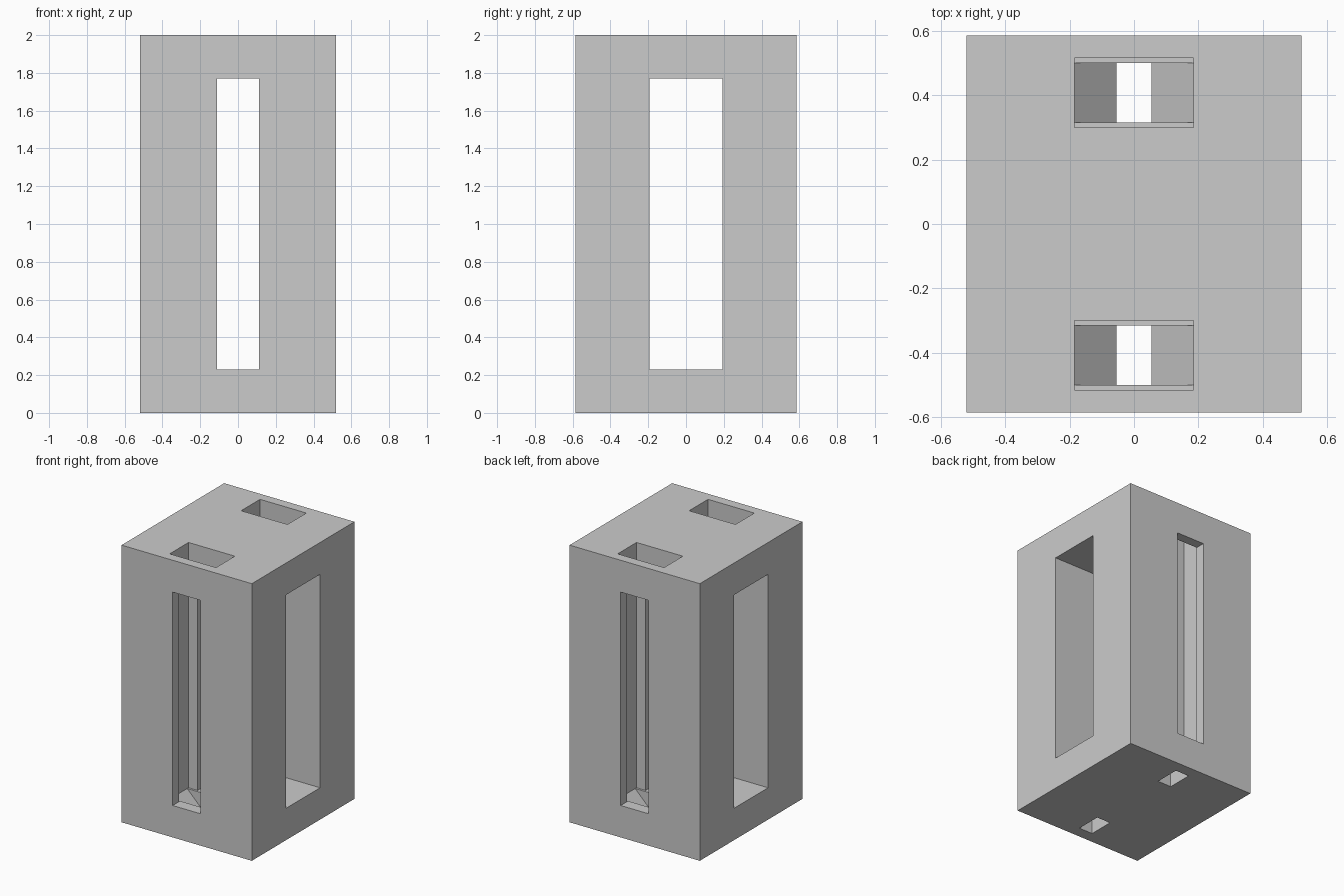
import bpy
import bmesh

default = bpy.data.objects.get("Cube")
if default:
    bpy.data.objects.remove(default, do_unlink=True)

WIDTH, DEPTH, HEIGHT = 1.04, 1.17, 2.0
FLOOR, CEILING = 0.23, 1.77      # levels of the side openings
CHUTE = 0.185                    # half width of the top pockets
OUTLET = 0.055                   # half width of the bottom outlets


def prism(name, profile, y0, y1):
    """Extrude an (x, z) outline from y0 to y1."""
    bm = bmesh.new()
    face = bm.faces.new([bm.verts.new((x, y0, z)) for x, z in profile])
    extruded = bmesh.ops.extrude_face_region(bm, geom=[face])["geom"]
    verts = [v for v in extruded if isinstance(v, bmesh.types.BMVert)]
    bmesh.ops.translate(bm, vec=(0, y1 - y0, 0), verts=verts)
    bmesh.ops.recalc_face_normals(bm, faces=bm.faces)
    mesh = bpy.data.meshes.new(name)
    bm.to_mesh(mesh)
    bm.free()
    obj = bpy.data.objects.new(name, mesh)
    bpy.context.collection.objects.link(obj)
    return obj


def box(name, half_x, y0, y1, z0, z1):
    outline = [(-half_x, z0), (half_x, z0), (half_x, z1), (-half_x, z1)]
    return prism(name, outline, y0, y1)


def cut(target, cutter):
    """Subtract the cutter for good and discard it."""
    cutter.hide_render = True
    mod = target.modifiers.new("cut", "BOOLEAN")
    mod.operation = "DIFFERENCE"
    mod.solver = "EXACT"
    mod.object = cutter
    bpy.context.view_layer.objects.active = target
    bpy.ops.object.modifier_apply(modifier=mod.name)
    bpy.data.objects.remove(cutter, do_unlink=True)


# Solid block
body = box("tower_body", WIDTH / 2, -DEPTH / 2, DEPTH / 2, 0, HEIGHT)

# Tall window through the sides
cut(body, box("window_cutter", 1, -0.193, 0.193, FLOOR, CEILING))

# Two vertical chutes, each ending in a funnel and a bottom outlet
funnel = [(-OUTLET, -0.1), (OUTLET, -0.1), (OUTLET, 0.1),
          (CHUTE, FLOOR), (-CHUTE, FLOOR), (-OUTLET, 0.1)]
for side in (-1, 1):
    near, far = sorted((side * 0.3, side * 0.515))
    cut(body, box("chute_cutter", CHUTE, near, far, FLOOR, HEIGHT + 0.1))
    cut(body, prism("funnel_cutter", funnel, near + 0.015, far - 0.015))

# Narrow slot from front to back
cut(body, box("slot_cutter", 0.112, -1, 1, FLOOR, CEILING))

# Plain grey finish
grey = bpy.data.materials.new("plain_grey")
grey.use_nodes = True
colour = (0.6, 0.6, 0.6, 1)
grey.diffuse_color = colour
grey.node_tree.nodes["Principled BSDF"].inputs["Base Color"].default_value = colour
body.data.materials.clear()
body.data.materials.append(grey)
for poly in body.data.polygons:
    poly.material_index = 0
    poly.use_smooth = False
